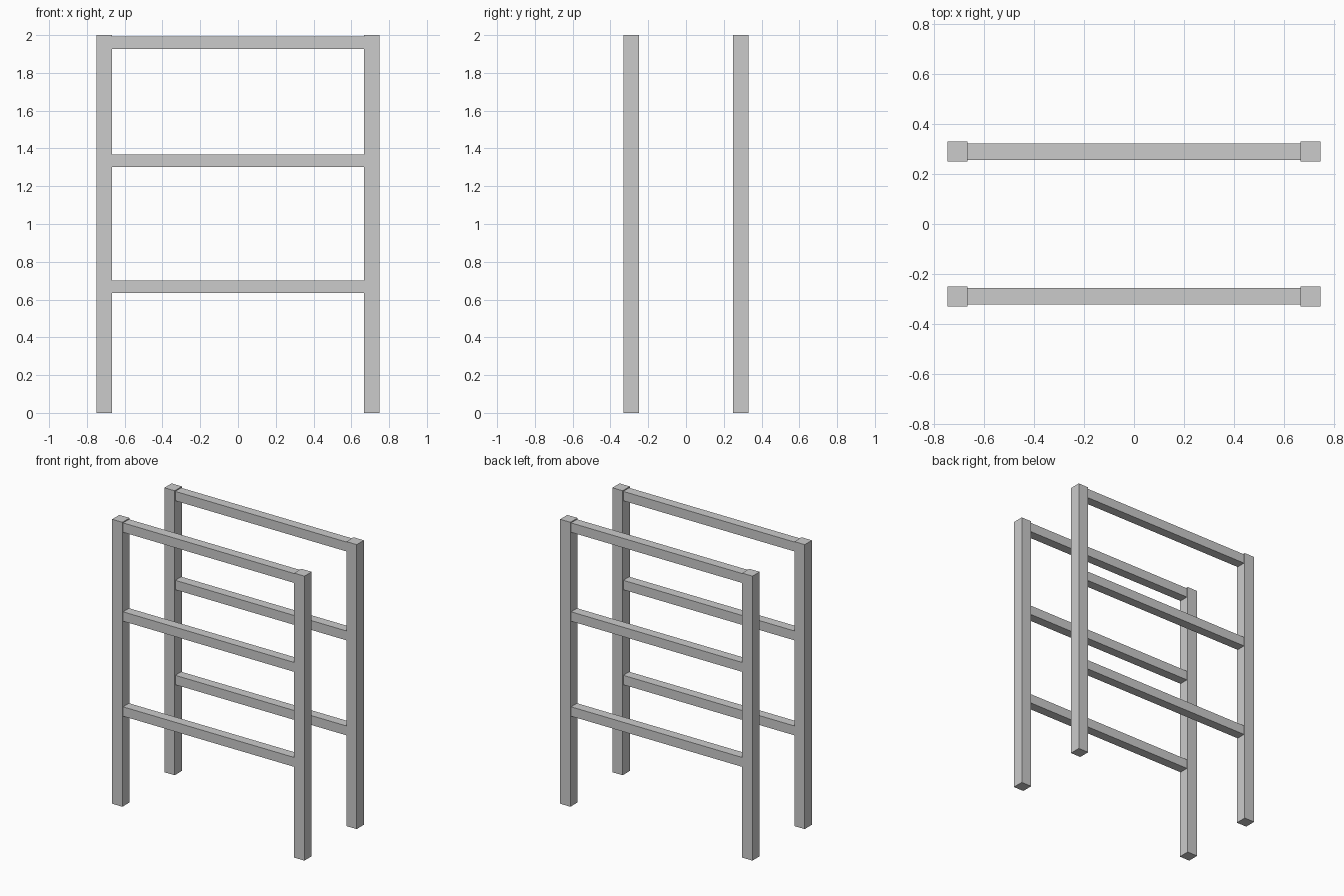
import bpy

if "Cube" in bpy.data.objects:
    bpy.data.objects.remove(bpy.data.objects["Cube"])

POST = 0.08      # post thickness
RAIL = 0.066     # rail thickness
X, Y = 0.708, 0.29   # post centres


def box(name, size, centre):
    bpy.ops.mesh.primitive_cube_add(size=1, location=centre)
    ob = bpy.context.object
    ob.name = name
    ob.scale = size
    bpy.ops.object.transform_apply(location=False, rotation=False, scale=True)
    return ob


for side, y in (("front", -Y), ("back", Y)):
    # Upright posts
    for hand, x in (("left", -X), ("right", X)):
        box(f"{side}_{hand}_post", (POST, POST, 2), (x, y, 1))
    # Horizontal rails fitted between the posts
    for level, z in (("lower", 0.667), ("middle", 1.335), ("top", 1.96)):
        box(f"{side}_{level}_rail", (2 * X - POST, RAIL, RAIL), (0, y, z))
